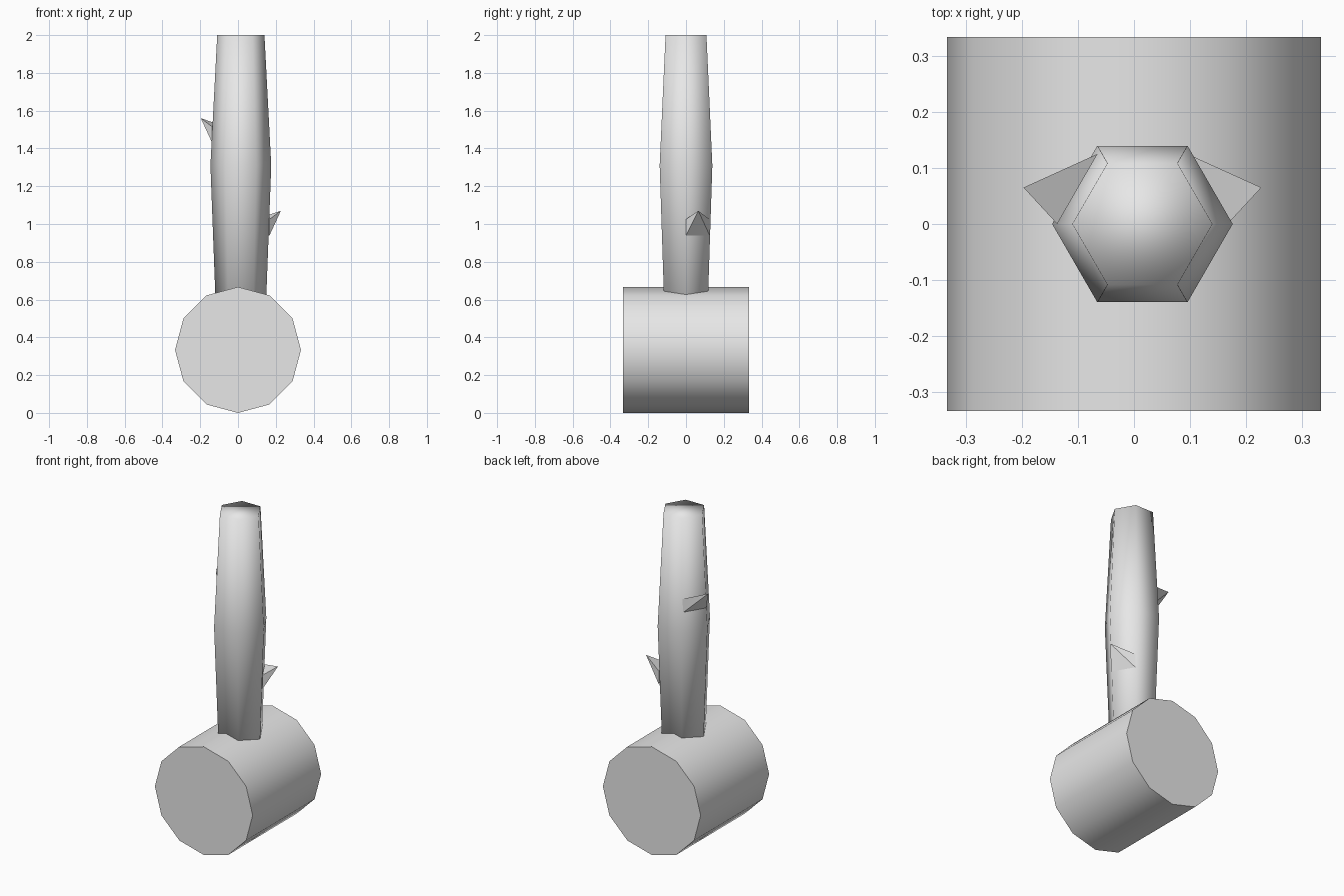
import bpy
import bmesh
from math import cos, sin, pi, radians
from mathutils import Matrix

cube = bpy.data.objects.get("Cube")
if cube:
    bpy.data.objects.remove(cube, do_unlink=True)

GREY = (0.8, 0.8, 0.8, 1)
grey = bpy.data.materials.new("plain grey")
grey.use_nodes = True
grey.diffuse_color = GREY
grey.node_tree.nodes["Principled BSDF"].inputs["Base Color"].default_value = GREY

AXIS_X = 0.015  # handle sits slightly off centre


def finish(name, bm, smooth):
    bmesh.ops.recalc_face_normals(bm, faces=bm.faces[:])
    for face in bm.faces:
        face.smooth = smooth
    mesh = bpy.data.meshes.new(name)
    bm.to_mesh(mesh)
    bm.free()
    mesh.materials.append(grey)
    obj = bpy.data.objects.new(name, mesh)
    bpy.context.collection.objects.link(obj)
    return obj


# Twelve-sided head lying along y, with crisp end faces
R = 1 / 3
bm = bmesh.new()
bmesh.ops.create_cone(bm, cap_ends=True, segments=12, radius1=R, radius2=R, depth=2 * R)
bmesh.ops.transform(bm, verts=bm.verts[:],
                    matrix=Matrix.Translation((0, 0, R)) @ Matrix.Rotation(pi / 2, 4, "X"))
# a vertex points straight up and sideways
head = finish("hammer_head", bm, True)
bpy.ops.object.select_all(action="DESELECT")
head.select_set(True)
bpy.context.view_layer.objects.active = head
bpy.ops.object.shade_smooth_by_angle(angle=radians(40))

# Six-sided handle, swelling in the middle, smooth all over including its cap
bm = bmesh.new()
rings = []
for z, r in ((0.33, 0.124), (1.31, 0.161), (2.0, 0.125)):
    rings.append([bm.verts.new((AXIS_X + r * cos(i * pi / 3), r * sin(i * pi / 3), z))
                  for i in range(6)])
for low, high in zip(rings, rings[1:]):
    for i in range(6):
        j = (i + 1) % 6
        bm.faces.new((low[i], low[j], high[j], high[i]))
bm.faces.new(rings[0])
bm.faces.new(rings[-1])
finish("handle", bm, True)


# Broken-twig spikes: four-sided pyramids on the two rear side faces
def spike(name, side, z):
    bm = bmesh.new()
    base = [bm.verts.new((AXIS_X + side * x, y, z + dz))
            for x, y, dz in ((0.152, 0.0, 0), (0.08, 0.125, 0),
                             (0.08, 0.125, 0.085), (0.152, 0.0, 0.085))]
    tip = bm.verts.new((AXIS_X + side * 0.212, 0.065, z + 0.13))
    bm.faces.new(base)
    for i in range(4):
        bm.faces.new((base[i], base[(i + 1) % 4], tip))
    finish(name, bm, False)


spike("left_spike", 1, 0.94)
spike("right_spike", -1, 1.43)
